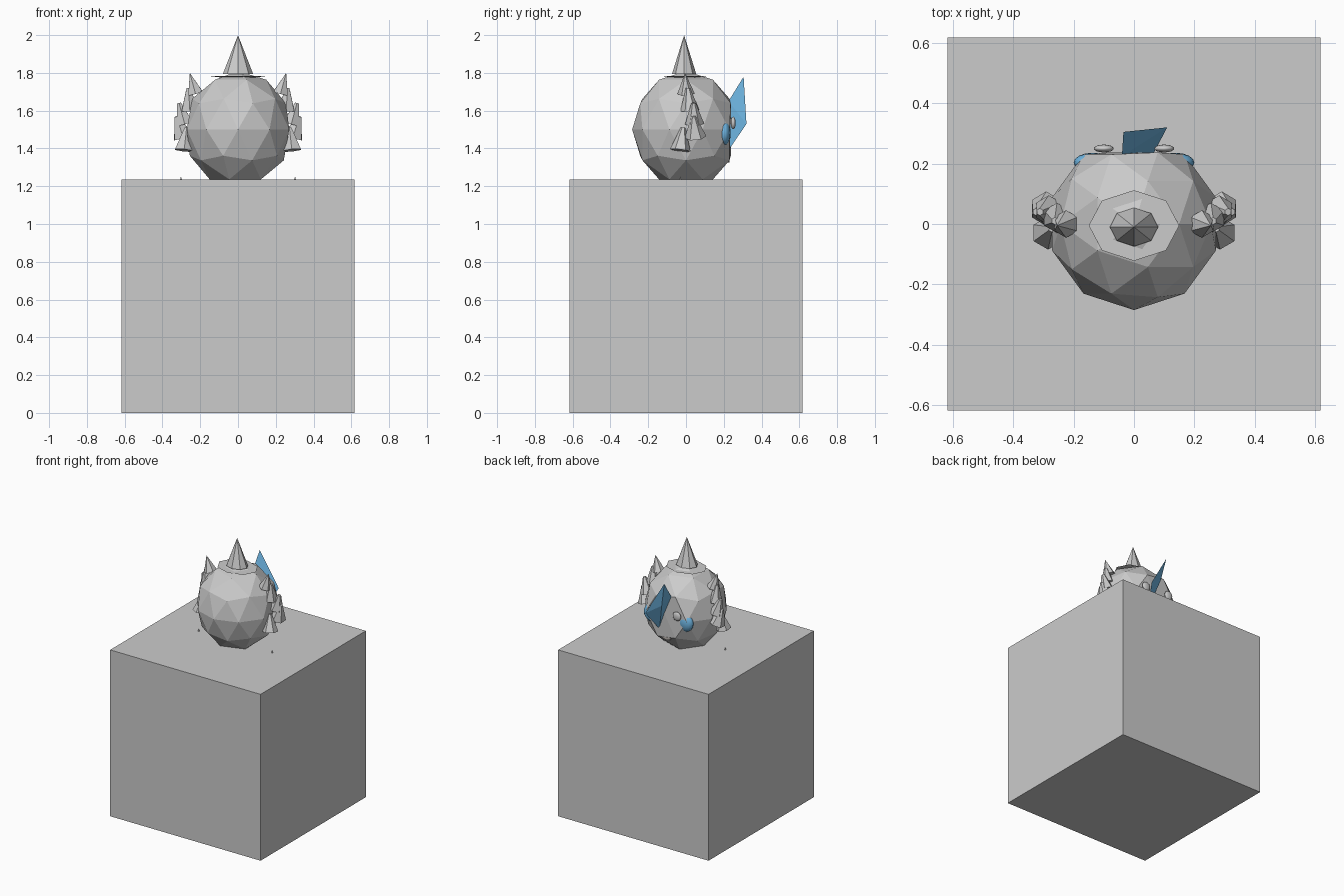
import bpy, bmesh, math
from mathutils import Vector, Matrix

if "Cube" in bpy.data.objects:
    bpy.data.objects.remove(bpy.data.objects["Cube"])


def material(name, rgb):
    m = bpy.data.materials.new(name)
    m.diffuse_color = (*rgb, 1)
    m.use_nodes = True
    m.node_tree.nodes["Principled BSDF"].inputs["Base Color"].default_value = m.diffuse_color
    return m


GREY = material("stone grey", (0.6, 0.6, 0.6))
BLUE = material("sky blue", (0.16, 0.47, 0.77))
BEIGE = material("warm grey", (0.58, 0.54, 0.51))


def finish(bm, name, mat, smooth=False):
    bmesh.ops.recalc_face_normals(bm, faces=bm.faces)
    for f in bm.faces:
        f.smooth = smooth
    me = bpy.data.meshes.new(name)
    bm.to_mesh(me)
    bm.free()
    me.materials.append(mat)
    ob = bpy.data.objects.new(name, me)
    bpy.context.collection.objects.link(ob)
    return ob


def spike(name, base, tip, r, sides, mat=GREY, scale_y=1.0, tip_r=0.0):
    """Cone running from base to tip."""
    base, tip = Vector(base), Vector(tip)
    axis = tip - base
    turn = Vector((0, 0, 1)).rotation_difference(axis).to_matrix().to_4x4()
    bm = bmesh.new()
    bmesh.ops.create_cone(bm, cap_ends=True, segments=sides, radius1=r,
                          radius2=tip_r, depth=axis.length)
    bm.transform(Matrix.Translation((base + tip) / 2) @ turn
                 @ Matrix.Diagonal((1, scale_y, 1, 1)))
    return finish(bm, name, mat)


def ellipsoid(name, center, size, mat):
    bm = bmesh.new()
    bmesh.ops.create_uvsphere(bm, u_segments=16, v_segments=10, radius=1)
    bm.transform(Matrix.Translation(center) @ Matrix.Diagonal((*size, 1)))
    return finish(bm, name, mat, True)


# Large block
bm = bmesh.new()
bmesh.ops.create_cube(bm, size=1.235)
bm.transform(Matrix.Translation((0, 0, 0.6175)))
finish(bm, "block", GREY)

# Faceted head, flattened on the face side
bm = bmesh.new()
bmesh.ops.create_icosphere(bm, subdivisions=2, radius=1)
bm.transform(Matrix.Translation((0, 0, 1.5)) @ Matrix.Diagonal((0.285, 0.285, 0.31, 1)))
for v in bm.verts:
    v.co.y = min(v.co.y, 0.237)
finish(bm, "head", GREY)

# Horn and the thin collar around it
spike("horn", (0, -0.01, 1.795), (0, -0.01, 2.0), 0.08, 8, scale_y=0.8)
spike("horn_collar", (0, -0.005, 1.768), (0, -0.005, 1.783), 0.03, 8,
      scale_y=0.78, tip_r=0.15)

# Side spikes: base, tip, radius
SPIKES = [
    ((0.225, 0.000, 1.69), (0.255, -0.005, 1.80), 0.046),
    ((0.255, 0.020, 1.60), (0.262, 0.010, 1.72), 0.050),
    ((0.282, 0.045, 1.53), (0.312, 0.040, 1.64), 0.050),
    ((0.290, 0.050, 1.46), (0.325, 0.040, 1.57), 0.058),
    ((0.285, -0.030, 1.39), (0.272, -0.015, 1.51), 0.055),
    ((0.300, -0.030, 1.18), (0.302, -0.030, 1.252), 0.025),
]
for side, s in (("right", 1), ("left", -1)):
    for i, (b, t, r) in enumerate(SPIKES):
        spike(f"{side}_spike_{i + 1}", (s * b[0], *b[1:]), (s * t[0], *t[1:]),
              r, 6, tip_r=0.012 if 1 <= i <= 4 else 0)
    # Eye and small bead beside the nose
    ellipsoid(f"{side}_eye", (s * 0.137, 0.203, 1.483), (0.063, 0.033, 0.067), BLUE)
    ellipsoid(f"{side}_bead", (s * 0.1, 0.25, 1.535), (0.033, 0.013, 0.033), GREY)

# Crooked pointed nose
bm = bmesh.new()
for p in ((-0.035, 0.305, 1.78), (0.11, 0.32, 1.53), (-0.04, 0.225, 1.65),
          (0.06, 0.225, 1.39), (0.0, 0.285, 1.60)):
    bm.verts.new(p)
bmesh.ops.convex_hull(bm, input=bm.verts)
finish(bm, "nose", BLUE)

# Small mouth
spike("mouth", (0, 0.18, 1.35), (0, 0.232, 1.345), 0.05, 8, BEIGE, 0.55, 0.035)
